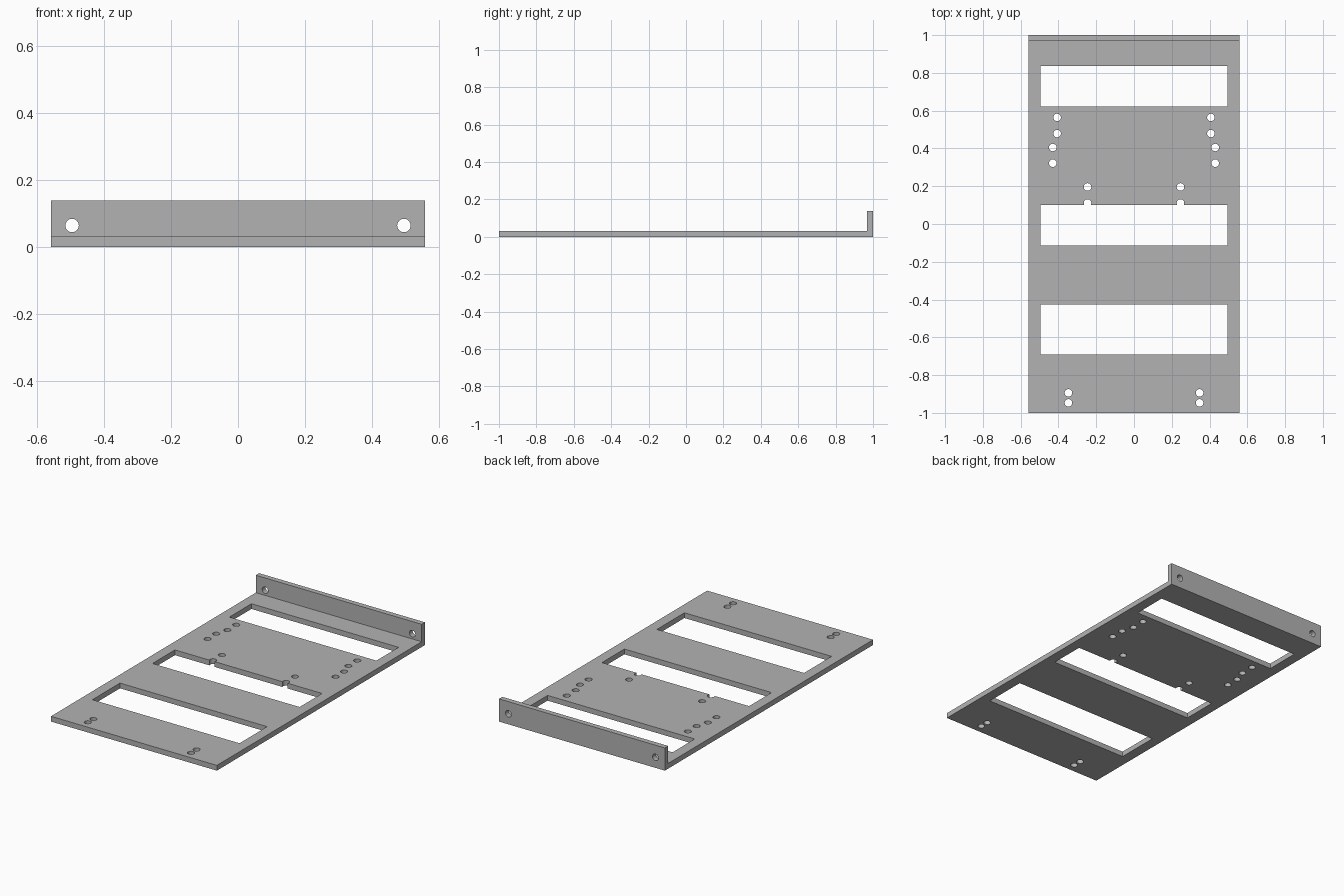
import bpy
import bmesh
from math import pi
from mathutils import Matrix, Vector

if "Cube" in bpy.data.objects:
    bpy.data.objects.remove(bpy.data.objects["Cube"])

HALF_W, THICK, FLANGE_H = 0.558, 0.032, 0.138
FLANGE_Y = 0.968
SLOT_HALF_W, HOLE_R = 0.495, 0.02

metal = bpy.data.materials.new("plain grey metal")
metal.use_nodes = True
grey = (0.45, 0.45, 0.45, 1)
metal.diffuse_color = grey
metal.node_tree.nodes["Principled BSDF"].inputs["Base Color"].default_value = grey


def make_object(name, bm):
    bmesh.ops.recalc_face_normals(bm, faces=bm.faces)
    mesh = bpy.data.meshes.new(name)
    bm.to_mesh(mesh)
    bm.free()
    obj = bpy.data.objects.new(name, mesh)
    bpy.context.collection.objects.link(obj)
    mesh.materials.append(metal)
    return obj


def add_hole(bm, centre, rotation=Matrix()):
    bmesh.ops.create_cone(bm, cap_ends=True, segments=32, radius1=HOLE_R,
                          radius2=HOLE_R, depth=0.1,
                          matrix=Matrix.Translation(centre) @ rotation)


# L-shaped plate with an upright flange along the back
profile = [(-1, 0), (1, 0), (1, FLANGE_H), (FLANGE_Y, FLANGE_H),
           (FLANGE_Y, THICK), (-1, THICK)]
bm = bmesh.new()
face = bm.faces.new([bm.verts.new((-HALF_W, y, z)) for y, z in profile])
side = bmesh.ops.extrude_face_region(bm, geom=[face])["geom"]
bmesh.ops.translate(bm, vec=(2 * HALF_W, 0, 0),
                    verts=[v for v in side if isinstance(v, bmesh.types.BMVert)])
plate = make_object("mounting_plate", bm)

# Three wide rectangular slots
bm = bmesh.new()
for y0, y1 in [(0.623, 0.836), (-0.115, 0.101), (-0.692, -0.427)]:
    size = Vector((2 * SLOT_HALF_W, y1 - y0, 0.2, 1))
    bmesh.ops.create_cube(bm, size=1, matrix=Matrix.Translation(
        (0, (y0 + y1) / 2, 0)) @ Matrix.Diagonal(size))
slots = make_object("slot_cutters", bm)

# Mirrored screw holes through the plate and the flange
bm = bmesh.new()
plate_holes = [(0.407, 0.564), (0.407, 0.479), (0.43, 0.405), (0.43, 0.322),
               (0.246, 0.196), (0.246, 0.111), (0.347, -0.894), (0.347, -0.947)]
for s in (-1, 1):
    for x, y in plate_holes:
        add_hole(bm, (s * x, y, THICK / 2))
    add_hole(bm, (s * 0.495, (1 + FLANGE_Y) / 2, 0.064),
             Matrix.Rotation(pi / 2, 4, "X"))
holes = make_object("hole_cutters", bm)

# Cut the slots first, then the holes that break into them
for cutter in (slots, holes):
    cutter.hide_render = True
    cutter.hide_viewport = True
    cutter.display_type = "WIRE"
    mod = plate.modifiers.new(cutter.name, "BOOLEAN")
    mod.operation = "DIFFERENCE"
    mod.solver = "EXACT"
    mod.object = cutter

# Crisp flat faces with smooth hole walls
bpy.context.view_layer.objects.active = plate
plate.select_set(True)
for mod in list(plate.modifiers):
    bpy.ops.object.modifier_apply(modifier=mod.name)
bpy.ops.object.shade_smooth_by_angle(angle=pi / 6)
